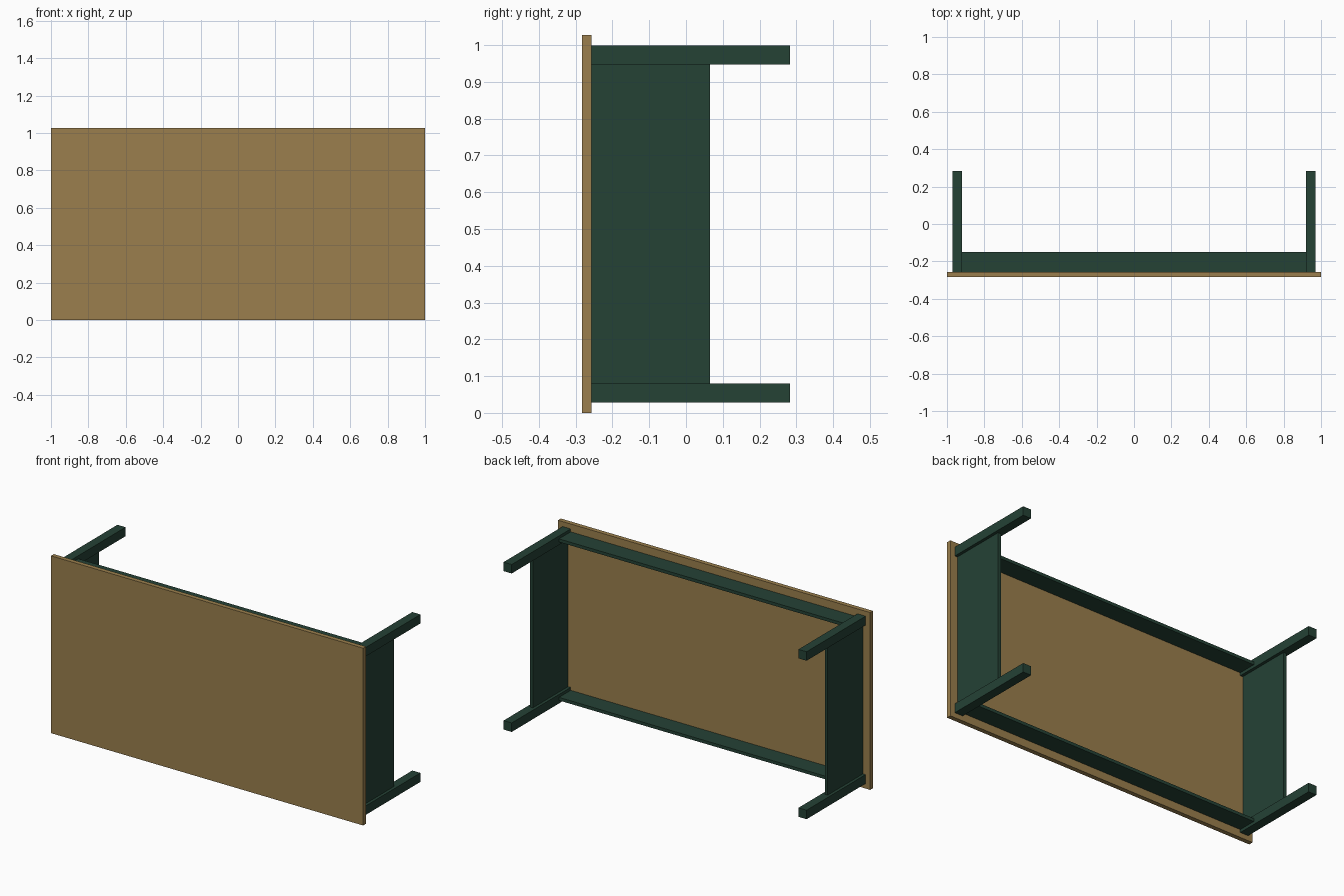
import bpy

if "Cube" in bpy.data.objects:
    bpy.data.objects.remove(bpy.data.objects["Cube"])


def material(name, rgb):
    m = bpy.data.materials.new(name)
    m.diffuse_color = (*rgb, 1.0)
    m.use_nodes = True
    m.node_tree.nodes["Principled BSDF"].inputs["Base Color"].default_value = m.diffuse_color
    return m


WOOD = material("tan wood", (0.325, 0.212, 0.074))
GREEN = material("dark green paint", (0.018, 0.054, 0.036))


def box(name, lo, hi, mat):
    """Axis-aligned box between two corners."""
    bpy.ops.mesh.primitive_cube_add(size=1)
    ob = bpy.context.object
    ob.name = name
    ob.data.name = name
    for v in ob.data.vertices:
        v.co = [(a + b) / 2 + c * (b - a) for a, b, c in zip(lo, hi, v.co)]
    ob.data.materials.append(mat)
    return ob


MID_Z = 0.5135              # middle of the table width
TOP_BACK = -0.257           # underside of the table top
LEG_X, LEG_Z = 0.945, 0.459  # leg centre offsets
HALF = 0.026                # half leg thickness
THIN = 0.009                # half board thickness of the apron

# Table top, standing on its long edge
box("table_top", (-1, -0.283, 0), (1, TOP_BACK, 1.027), WOOD)

for sx, side in ((-1, "left"), (1, "right")):
    x = sx * LEG_X
    # Legs point backwards from the four corners
    for sz, level in ((-1, "lower"), (1, "upper")):
        z = MID_Z + sz * LEG_Z
        box(f"{side}_{level}_leg", (x - HALF, TOP_BACK, z - HALF),
            (x + HALF, 0.283, z + HALF), GREEN)
    # Deep end panel between each pair of legs
    inner = LEG_Z - HALF
    box(f"{side}_end_panel", (x - THIN, TOP_BACK, MID_Z - inner),
        (x + THIN, 0.065, MID_Z + inner), GREEN)

# Long apron rails under the long edges
for sz, level in ((-1, "lower"), (1, "upper")):
    z = MID_Z + sz * LEG_Z
    box(f"{level}_long_rail", (-LEG_X + HALF, TOP_BACK, z - THIN),
        (LEG_X - HALF, -0.15, z + THIN), GREEN)
